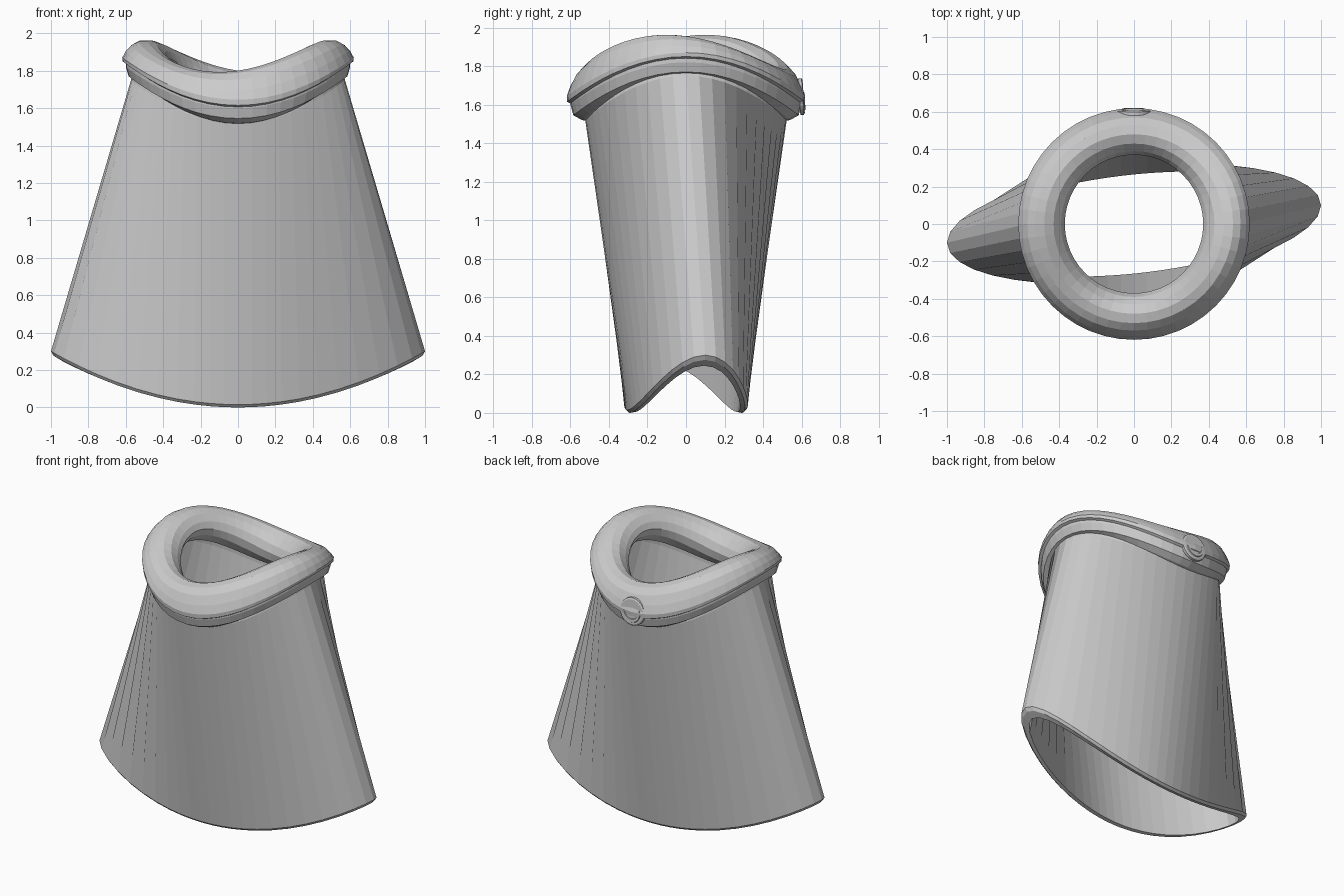
import bpy, bmesh
from math import cos, sin, pi, radians
from mathutils import Vector

if "Cube" in bpy.data.objects:
    bpy.data.objects.remove(bpy.data.objects["Cube"])

N = 48
ANGLES = [2 * pi * j / N for j in range(N)]


def make_object(name, rows, closed_rows=True, closed_profile=True):
    """Skin a list of point rows into a mesh."""
    bm = bmesh.new()
    vs = [[bm.verts.new(p) for p in row] for row in rows]
    m, n = len(rows), len(rows[0])
    for i in range(m if closed_profile else m - 1):
        for j in range(n if closed_rows else n - 1):
            a, b = vs[i], vs[(i + 1) % m]
            k = (j + 1) % n
            bm.faces.new((a[j], a[k], b[k], b[j]))
    if not closed_profile:
        bm.faces.new(vs[0])
        bm.faces.new(vs[-1])
    bmesh.ops.recalc_face_normals(bm, faces=bm.faces)
    me = bpy.data.meshes.new(name)
    bm.to_mesh(me)
    bm.free()
    ob = bpy.data.objects.new(name, me)
    bpy.context.collection.objects.link(ob)
    return ob


def saddle(r, z, rise, phase=0, rx=None):
    """Loop whose height lifts towards the left and right sides."""
    return [((rx or r) * cos(t), r * sin(t), z + rise * cos(t + radians(phase)) ** 2)
            for t in ANGLES]


def hem(a, b, z, rise):
    """Slanted oval of the lower opening, evenly spaced, arched up at both ends."""
    spaced = [t + 0.22 * sin(2 * t) for t in ANGLES]
    return [(a * cos(t), b * sin(t) + 0.1 * a * cos(t), z + rise * cos(t) ** 2)
            for t in spaced]


# sleeve: thick tapered wall from the collar down to the slanted hem
make_object("sleeve", [
    saddle(0.51, 1.62, 0.22, rx=0.55), saddle(0.523, 1.52, 0.23, rx=0.572),
    hem(1.0, 0.305, 0.015, 0.285), hem(0.985, 0.29, 0.0, 0.275),
    hem(0.935, 0.265, 0.005, 0.24),
    saddle(0.475, 1.52, 0.23, rx=0.515), saddle(0.475, 1.62, 0.22, rx=0.51)])

# lower collar band
make_object("collar_band", [saddle(*p) for p in (
    (0.51, 1.515, 0.235), (0.54, 1.52, 0.235), (0.585, 1.545, 0.225),
    (0.60, 1.60, 0.22), (0.60, 1.65, 0.21), (0.51, 1.65, 0.21))])

# padded collar roll, its crest slightly turned
make_object("collar_roll", [saddle(*p) for p in (
    (0.598, 1.605, 0.235), (0.617, 1.615, 0.235), (0.619, 1.645, 0.225),
    (0.60, 1.695, 0.21, 3), (0.57, 1.75, 0.19, 7), (0.53, 1.782, 0.18, 11),
    (0.48, 1.793, 0.17, 12), (0.43, 1.775, 0.17, 12), (0.39, 1.73, 0.175, 12),
    (0.37, 1.68, 0.185, 9), (0.38, 1.625, 0.20, 5), (0.42, 1.575, 0.21),
    (0.47, 1.555, 0.22), (0.53, 1.575, 0.23))])

# round button on the back of the collar
tilt = radians(4)


def on_button(x, z, d):
    return Vector((x, 0.602 + d * cos(tilt) - z * sin(tilt),
                   1.642 + z * cos(tilt) + d * sin(tilt)))


def disc(r, d):
    return [on_button(r * cos(2 * pi * j / 24), r * sin(2 * pi * j / 24), d)
            for j in range(24)]


make_object("button", [disc(0.095, -0.015), disc(0.095, 0.004), disc(0.085, 0.009)],
            closed_profile=False)

# raised crescent on the button
rows = []
for i in range(17):
    u = i / 16
    t = radians(-200 + 200 * u)
    w = 0.003 + 0.013 * sin(pi * u)
    rows.append([on_button((0.06 + s * w) * cos(t), (0.06 + s * w) * sin(t), d)
                 for s, d in ((-1, 0.005), (-0.6, 0.014), (0.6, 0.014), (1, 0.005))])
make_object("button_crescent", rows, closed_profile=False)
